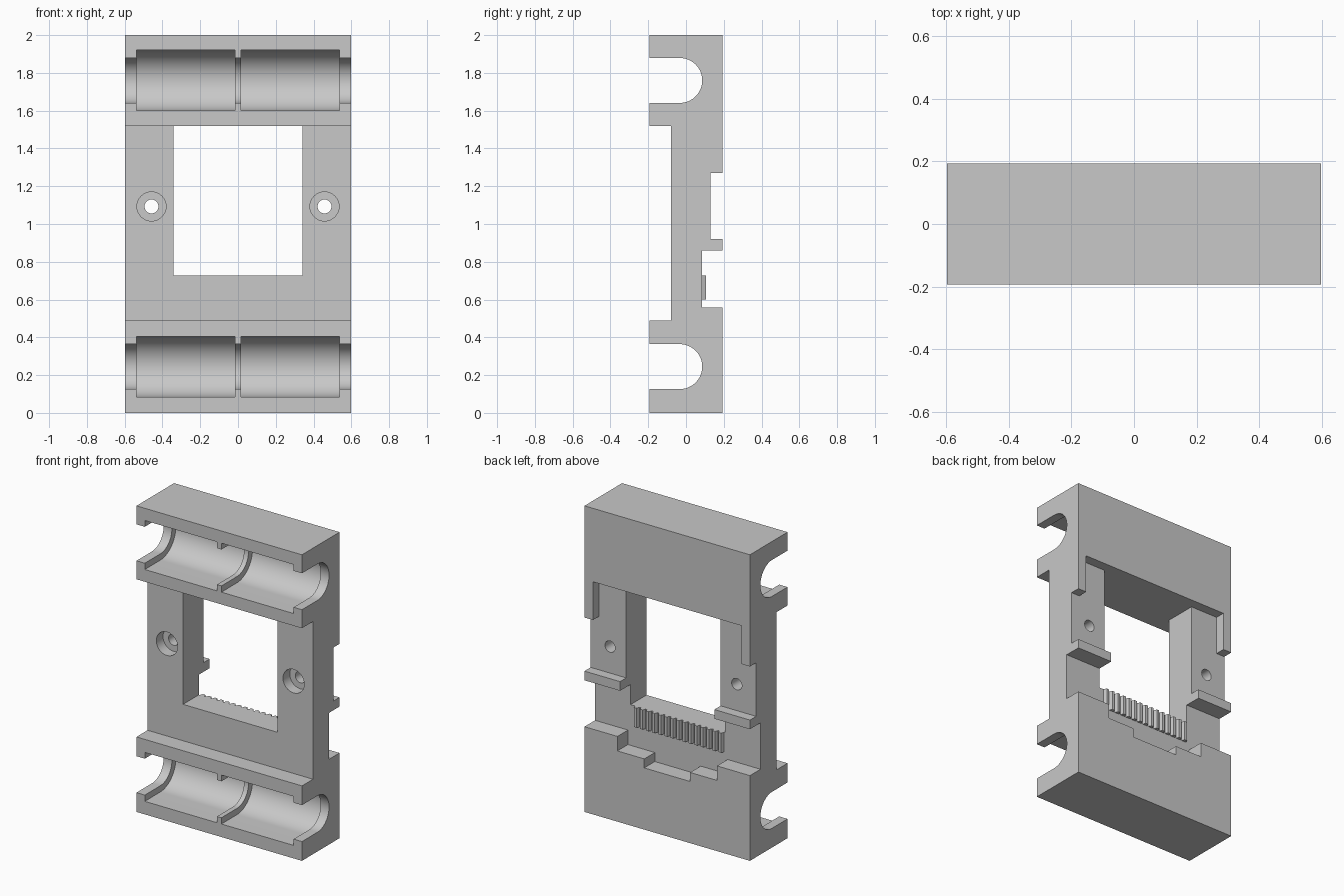
import bpy
import bmesh
import math

cube = bpy.data.objects.get("Cube")
if cube:
    bpy.data.objects.remove(cube, do_unlink=True)

HX, HY = 0.598, 0.194        # half width and half depth
ROD_Y = -0.033               # depth of the rod axes
ROD_Z = (0.245, 1.76)        # heights of the two rod axes
BACK = 0.4                   # overshoot for cutters

grey = bpy.data.materials.new("light grey plastic")
grey.use_nodes = True
colour = (0.58, 0.58, 0.58, 1)
grey.diffuse_color = colour
grey.node_tree.nodes["Principled BSDF"].inputs["Base Color"].default_value = colour


def prism(name, points, vector):
    """Extrude a closed outline along a vector."""
    bm = bmesh.new()
    face = bm.faces.new([bm.verts.new(p) for p in points])
    out = bmesh.ops.extrude_face_region(bm, geom=[face])
    moved = [v for v in out["geom"] if isinstance(v, bmesh.types.BMVert)]
    bmesh.ops.translate(bm, verts=moved, vec=vector)
    bmesh.ops.recalc_face_normals(bm, faces=bm.faces)
    mesh = bpy.data.meshes.new(name)
    bm.to_mesh(mesh)
    bm.free()
    mesh.materials.append(grey)
    obj = bpy.data.objects.new(name, mesh)
    bpy.context.collection.objects.link(obj)
    return obj


def box(name, x0, x1, y0, y1, z0, z1):
    outline = [(x0, y0, z0), (x1, y0, z0), (x1, y1, z0), (x0, y1, z0)]
    return prism(name, outline, (0, 0, z1 - z0))


def channel(name, x0, x1, radius, z):
    """U-shaped trough open to the front."""
    pts = [(x0, -BACK, z - radius)]
    for i in range(33):
        a = -math.pi / 2 + math.pi * i / 32
        pts.append((x0, ROD_Y + radius * math.cos(a), z + radius * math.sin(a)))
    pts.append((x0, -BACK, z + radius))
    return prism(name, pts, (x1 - x0, 0, 0))


def bore(name, x, z, radius, y0, y1):
    ring = [(x + radius * math.cos(math.tau * i / 32), y0,
             z + radius * math.sin(math.tau * i / 32)) for i in range(32)]
    return prism(name, ring, (0, y1 - y0, 0))


def combine(target, tool, operation):
    mod = target.modifiers.new(tool.name, 'BOOLEAN')
    mod.operation = operation
    mod.solver = 'EXACT'
    mod.object = tool
    bpy.context.view_layer.objects.active = target
    bpy.ops.object.modifier_apply(modifier=mod.name)
    bpy.data.objects.remove(tool, do_unlink=True)


# Carriage body from its side profile: front step and back recesses
profile = [(-HY, 0), (HY, 0), (HY, 0.557), (0.085, 0.557), (0.085, 0.86),
           (HY, 0.86), (HY, 0.92), (0.13, 0.92), (0.13, 1.27), (HY, 1.27),
           (HY, 2), (-HY, 2), (-HY, 1.52), (-0.08, 1.52), (-0.08, 0.49), (-HY, 0.49)]
body = prism("carriage_body", [(-HX, y, z) for y, z in profile], (2 * HX, 0, 0))

# Window, upper back recess and stepped lower recess
cutters = [
    box("window", -0.341, 0.341, -BACK, BACK, 0.728, 1.52),
    box("upper_recess", -0.537, 0.537, 0.13, BACK, 1.0, 1.52),
    box("wide_step", -0.36, 0.36, 0.085, BACK, 0.462, 0.65),
    box("narrow_step", -0.166, 0.166, 0.085, BACK, 0.403, 0.65),
]

# Rod slots with two bearing pockets each
for z in ROD_Z:
    cutters.append(channel("rod_slot", -1, 1, 0.119, z))
    for x0, x1 in ((-0.538, -0.016), (0.016, 0.538)):
        cutters.append(channel("bearing_pocket", x0, x1, 0.16, z))

# Counterbored screw holes
for x in (-0.458, 0.458):
    cutters.append(bore("screw_hole", x, 1.093, 0.037, -BACK, BACK))
    cutters.append(bore("counterbore", x, 1.093, 0.077, -BACK, -0.01))

for tool in cutters:
    combine(body, tool, 'DIFFERENCE')

bpy.ops.object.select_all(action='DESELECT')
body.select_set(True)
bpy.context.view_layer.objects.active = body
bpy.ops.object.shade_smooth_by_angle(angle=math.radians(30))

# Belt teeth on the back, below the window
TEETH = 15
for i in range(TEETH):
    x = -0.318 + i * 0.0436
    outline = [(x - 0.017, 0.085, 0.6), (x + 0.017, 0.085, 0.6),
               (x + 0.009, 0.105, 0.6), (x - 0.009, 0.105, 0.6)]
    prism("belt_tooth", outline, (0, 0, 0.128))
